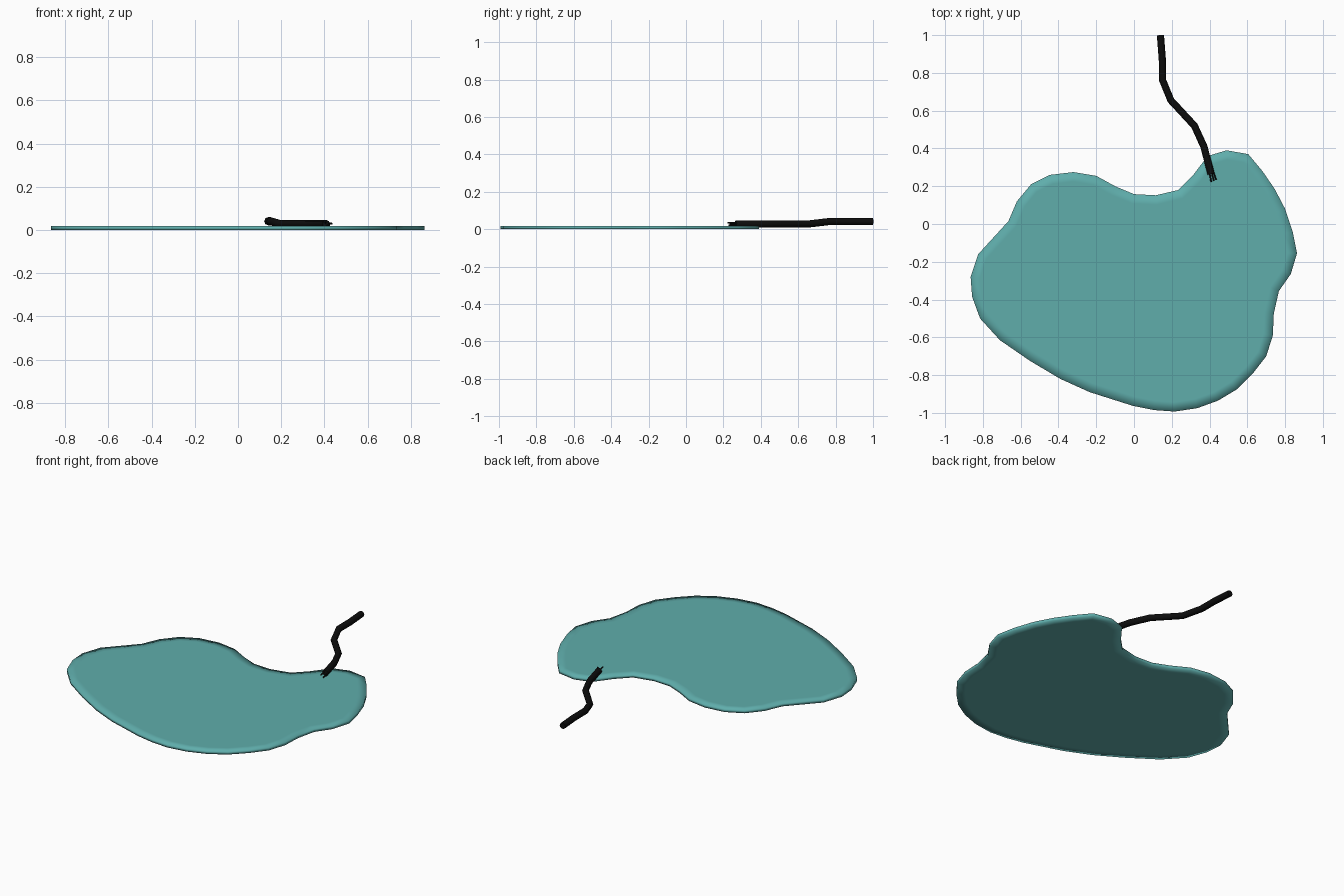
import bpy, bmesh
from mathutils import Vector

if "Cube" in bpy.data.objects:
    bpy.data.objects.remove(bpy.data.objects["Cube"])


def material(name, rgb):
    m = bpy.data.materials.new(name)
    m.diffuse_color = (*rgb, 1)
    m.use_nodes = True
    m.node_tree.nodes["Principled BSDF"].inputs["Base Color"].default_value = m.diffuse_color
    return m


TEAL = material("teal", (0.115, 0.42, 0.41))
BLACK = material("black", (0.004, 0.004, 0.004))

# Flat puddle-shaped slab, outline seen from above (clockwise)
OUTLINE = [
    (-.865, -.28), (-.825, -.16), (-.665, .015), (-.62, .12), (-.545, .21), (-.445, .26),
    (-.32, .275), (-.2, .255), (-.1, .2), (0, .158), (.115, .152), (.235, .18),
    (.31, .255), (.39, .36), (.49, .39), (.605, .37), (.68, .28), (.745, .185),
    (.8, .08), (.84, -.04), (.863, -.155), (.83, -.265), (.767, -.355), (.74, -.475),
    (.735, -.59), (.7, -.7), (.63, -.79), (.545, -.875), (.445, -.935), (.335, -.975),
    (.215, -.993), (.105, -.985), (-.005, -.963), (-.125, -.925), (-.235, -.89),
    (-.39, -.82), (-.55, -.725), (-.71, -.615), (-.815, -.5), (-.857, -.385)]

bm = bmesh.new()
base = bm.faces.new([bm.verts.new((x, y, 0)) for x, y in reversed(OUTLINE)])
bm.normal_update()
top = bmesh.ops.extrude_face_region(bm, geom=[base], use_keep_orig=True)["geom"]
lid = [g for g in top if isinstance(g, bmesh.types.BMFace)]
bmesh.ops.translate(bm, verts=[g for g in top if isinstance(g, bmesh.types.BMVert)], vec=(0, 0, .018))
bmesh.ops.recalc_face_normals(bm, faces=bm.faces[:])
# inner rings keep the centre flat while the rim shades softly
bmesh.ops.inset_individual(bm, faces=[base] + lid, thickness=.05)
mesh = bpy.data.meshes.new("slab")
bm.to_mesh(mesh)
bm.free()
mesh.materials.append(TEAL)
mesh.shade_smooth()
slab = bpy.data.objects.new("slab", mesh)
bpy.context.collection.objects.link(slab)


def tube(name, points, radius):
    curve = bpy.data.curves.new(name, "CURVE")
    curve.dimensions = "3D"
    curve.bevel_depth = radius
    curve.bevel_resolution = 2
    curve.use_fill_caps = True
    spline = curve.splines.new("POLY")
    spline.points.add(len(points) - 1)
    for p, co in zip(spline.points, points):
        p.co = (*co, 1)
    curve.materials.append(BLACK)
    ob = bpy.data.objects.new(name, curve)
    bpy.context.collection.objects.link(ob)


# Black cord lying over the rim
CORD = [(.14, 1, .041), (.15, .87, .041), (.15, .765, .041), (.195, .655, .028),
        (.32, .52, .028), (.37, .41, .028), (.408, .265, .028)]
tube("cord", CORD, .019)

# Frayed strands at the cord's end
for i, (dx, z) in enumerate([(-.012, .035), (.002, .021), (.014, .03)]):
    start = Vector((.4 + dx * .6, .31, z))
    tube(f"strand_{i + 1}", [start, (.421 + dx, .222 + .006 * i, z)], .004)
